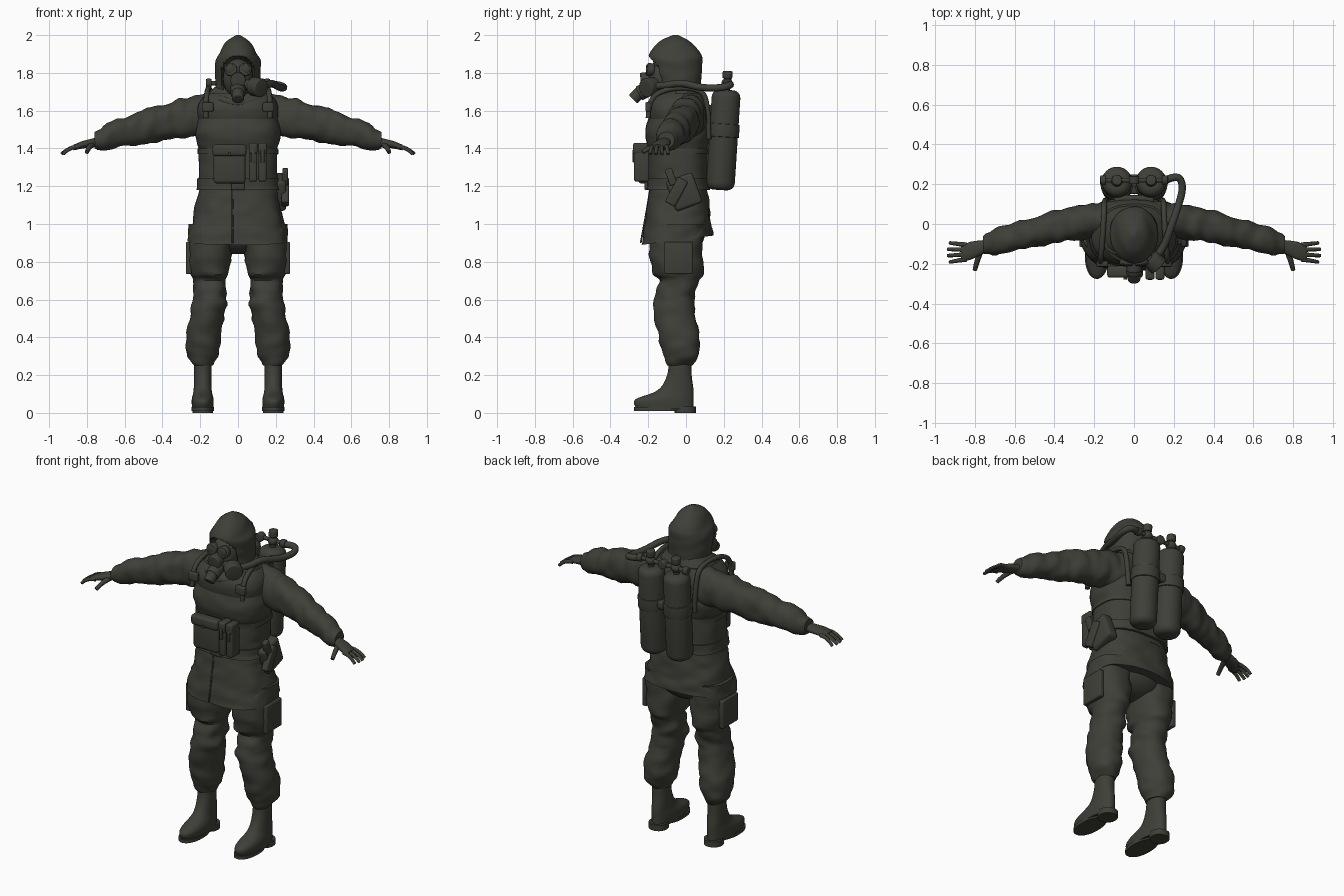
import bpy, bmesh, math
from mathutils import Vector, noise

default_cube = bpy.data.objects.get("Cube")
if default_cube:
    bpy.data.objects.remove(default_cube, do_unlink=True)

olive = bpy.data.materials.new("dark_olive")
olive.use_nodes = True
olive.diffuse_color = (.05, .05, .04, 1)
olive.node_tree.nodes["Principled BSDF"].inputs["Base Color"].default_value = olive.diffuse_color


def finish(name, bm, mirror):
    bmesh.ops.recalc_face_normals(bm, faces=bm.faces)
    mesh = bpy.data.meshes.new(name)
    bm.to_mesh(mesh)
    bm.free()
    mesh.materials.append(olive)
    part = bpy.data.objects.new(name, mesh)
    bpy.context.collection.objects.link(part)
    bpy.ops.object.select_all(action="DESELECT")
    part.select_set(True)
    bpy.context.view_layer.objects.active = part
    bpy.ops.object.shade_smooth_by_angle(angle=math.radians(40))
    if mirror:
        part.modifiers.new("mirror", "MIRROR").use_mirror_merge = False


def smooth(points, steps=5):
    """Fill a smooth curve through a few section points."""
    dense = []
    for i in range(len(points) - 1):
        before, after = points[max(0, i - 1)], points[min(len(points) - 1, i + 2)]
        for s in range(steps):
            t = s / steps
            dense.append([b + t * ((c - a) + t * ((a + a - 5 * b + 4 * c - d)
                          + t * (3 * (b - c) + d - a))) / 2
                          for a, b, c, d in zip(before, points[i], points[i + 1], after)])
    return dense + [points[-1]]


def loft(name, rows, centre=lambda t: 0, along_x=False, power=2.2, wrinkle=0, shape=None, mirror=False):
    """Skin sections given as (distance, half width, low, high)."""
    bm = bmesh.new()
    rings = []
    sides = 48
    for t, half, low, high in rows:
        ring = []
        for k in range(sides):
            angle = math.tau * k / sides
            u, v = [math.copysign(abs(c) ** (2 / power), c) for c in (math.cos(angle), math.sin(angle))]
            across = centre(t) + half * u
            up = (low + high) / 2 + (high - low) / 2 * v
            fold = wrinkle * noise.noise(Vector((across, up, t * 2)) * 10)
            across, up = across + u * fold, up + v * fold
            p = Vector((t, across, up) if along_x else (across, up, t))
            if shape:
                shape(p)
            ring.append(bm.verts.new(p))
        rings.append(ring)
    for a, b in zip(rings, rings[1:]):
        for k in range(sides):
            bm.faces.new((a[k - 1], a[k], b[k], b[k - 1]))
    bm.faces.new(rings[0])
    bm.faces.new(rings[-1])
    finish(name, bm, mirror)


def cylinder(name, start, end, radius, mirror=False, bevel=.006):
    start, end = Vector(start), Vector(end)
    bm = bmesh.new()
    bmesh.ops.create_cone(bm, cap_ends=True, segments=32, radius1=radius, radius2=radius,
                          depth=(end - start).length)
    rims = [e for e in bm.edges if len({v.co.z > 0 for v in e.verts}) == 1]
    bmesh.ops.bevel(bm, geom=rims, offset=bevel, segments=4, affect="EDGES", profile=.5)
    turn = (end - start).to_track_quat("Z", "Y")
    for v in bm.verts:
        v.co = turn @ v.co + (start + end) / 2
    finish(name, bm, mirror)


def box(name, centre, size, tilt=0, mirror=False):
    bm = bmesh.new()
    bmesh.ops.create_cube(bm, size=1)
    bmesh.ops.scale(bm, vec=size, verts=bm.verts)
    bmesh.ops.bevel(bm, geom=list(bm.edges), offset=min(size) / 4, segments=3, affect="EDGES", profile=.5)
    turn = Vector((0, math.sin(tilt), math.cos(tilt))).to_track_quat("Z", "Y") if tilt else None
    for v in bm.verts:
        if turn:
            x, y, z = v.co
            v.co = (x, y * math.cos(tilt) + z * math.sin(tilt), z * math.cos(tilt) - y * math.sin(tilt))
        v.co += Vector(centre)
    finish(name, bm, mirror)


def ellipsoid(name, centre, radii, mirror=False):
    bm = bmesh.new()
    bmesh.ops.create_uvsphere(bm, u_segments=24, v_segments=16, radius=1)
    bmesh.ops.scale(bm, vec=radii, verts=bm.verts)
    bmesh.ops.translate(bm, vec=centre, verts=bm.verts)
    finish(name, bm, mirror)


def tube(name, points, radius, tip=1, side=1):
    curve = bpy.data.curves.new(name, "CURVE")
    curve.dimensions = "3D"
    curve.bevel_depth, curve.bevel_resolution, curve.use_fill_caps = radius, 3, True
    path = curve.splines.new("NURBS")
    path.points.add(len(points) - 1)
    for i, (x, y, z) in enumerate(points):
        path.points[i].co = (x * side, y, z, 1)
        path.points[i].radius = 1 + (tip - 1) * i / (len(points) - 1)
    path.use_endpoint_u, path.order_u, path.resolution_u = True, 3, 6
    curve.materials.append(olive)
    bpy.context.collection.objects.link(bpy.data.objects.new(name, curve))


# Jacket, vest and belt are bands around one body outline
def hem(p):
    p.z += .13 * p.y * max(0, min(1, (1.17 - p.z) * 5))


def band(name, low, high, grow=0, bulge=0, wrinkle=.004):
    rows = []
    for i in range(17):
        s = i / 16
        z = low + (high - low) * s
        flare, shoulder = max(0, (1.2 - z) / .3), max(0, (z - 1.6) / .15) ** 2
        out = grow + bulge * math.sin(math.pi * s)
        rows.append((z, .2 + .07 * flare - .11 * shoulder + out,
                     -.19 - .05 * flare + .1 * shoulder - out,
                     .11 + .03 * flare - .05 * shoulder + out))
    loft(name, rows, power=2.6, wrinkle=wrinkle, shape=hem)


band("jacket_skirt", .92, 1.2, wrinkle=.012)
band("jacket_torso", 1.15, 1.75)
band("vest_waist", 1.2, 1.41, .008)
band("vest_chest", 1.4, 1.56, .008, .018)
band("vest_yoke", 1.55, 1.69, .008, .008)
band("belt", 1.18, 1.24, .016)
band("waist_strap", 1.37, 1.4, .014)
box("belt_buckle", (0, -.21, 1.21), (.07, .02, .06))
box("strap_adjuster", (.16, -.2, 1.62), (.06, .03, .05), mirror=True)
tube("skirt_placket", [(-.03, -.24, .9), (-.03, -.22, 1), (-.03, -.19, 1.18)], .005)

# Trousers and boots
def leg_centre(z):
    return .15 + .035 * max(0, min(1, (.58 - z) * 6))


def boot_centre(z):
    return .187


loft("trouser_leg", smooth([
    (.25, .05, -.1, .03), (.3, .08, -.12, .06), (.4, .09, -.14, .07), (.55, .09, -.17, .04),
    (.63, .09, -.16, .05), (.7, .085, -.14, .07), (.75, .105, -.18, .09), (.9, .12, -.19, .09),
    (1, .11, -.16, .1)]), leg_centre, wrinkle=.016, mirror=True)
ellipsoid("trouser_seat", (0, -.03, .95), (.2, .13, .11))
box("thigh_pocket", (.26, -.04, .82), (.03, .15, .17), mirror=True)
loft("boot", smooth([(.02, .056, -.26, .04), (.07, .058, -.27, .04), (.12, .048, -.15, .04),
                     (.2, .046, -.1, .03), (.3, .046, -.09, .03)]), boot_centre, mirror=True)
loft("boot_sole", [(z, .06, -.275, -.04) for z in (.01, .03)], boot_centre, mirror=True)
loft("boot_heel", [(z, .054, -.06, .052) for z in (0, .035)], boot_centre, mirror=True)

# Front pouches
box("map_pouch", (-.045, -.22, 1.31), (.17, .07, .19))
box("map_pouch_flap", (-.045, -.24, 1.39), (.18, .06, .06))
cylinder("map_pouch_button", (-.045, -.25, 1.37), (-.045, -.28, 1.37), .009, bevel=.002)
for name, x in (("inner", .08), ("outer", .13)):
    box(name + "_ammo_pouch", (x, -.235, 1.31), (.042, .08, .17))
    box(name + "_ammo_flap", (x, -.24, 1.4), (.046, .08, .06))
    box(name + "_ammo_tab", (x, -.275, 1.36), (.02, .014, .07))

# Holster and bag on the left hip
box("hip_bag", (.22, -.01, 1.17), (.07, .15, .17), -.35)
box("holster", (.25, -.05, 1.17), (.04, .06, .15), .5)
box("pistol_grip", (.25, -.08, 1.25), (.03, .04, .09), -.35)


# Sleeves bend forward and down, with gathered cuffs
def reach(x):
    return ((x - .1) / .66) ** 1.5


def sleeve_centre(x):
    return .025 - .135 * reach(x)


def sleeve_row(x):
    bend = reach(x)
    cuff = 1 - .35 * bend ** 20 + .07 * bend ** 4 * math.sin(110 * x)
    middle, tall = 1.58 - .14 * bend, (.115 - .055 * bend) * cuff
    return x, (.09 - .03 * bend) * cuff, middle - tall, middle + tall


loft("sleeve", [sleeve_row(.1 + .66 * i / 40) for i in range(41)], sleeve_centre,
     along_x=True, wrinkle=.014, mirror=True)

# Hands
loft("palm", smooth([(.74, .03, 1.41, 1.46), (.82, .045, 1.4, 1.44), (.87, .036, 1.39, 1.42)]),
     lambda x: -.11 - .3 * (x - .74), along_x=True, mirror=True)
for side, sign in (("left", 1), ("right", -1)):
    for i, finger in enumerate(("little", "ring", "middle", "index")):
        root, tip = -.105 - .024 * i, -.095 - .032 * i
        tube(f"{side}_{finger}_finger", [(.84, root, 1.41), (.89, (root + tip) / 2, 1.41),
             (.94 - .01 * abs(i - 1.5), tip, 1.37)], .0125, .7, sign)
    tube(side + "_thumb", [(.77, -.13, 1.42), (.79, -.19, 1.41), (.8, -.23, 1.38)], .016, .7, sign)
    tube(side + "_shoulder_strap", [(.17, -.2, 1.56), (.17, -.2, 1.66), (.16, -.1, 1.72),
         (.15, .06, 1.72), (.15, .12, 1.66), (.14, .12, 1.45)], .014, side=sign)


# Hood with a recessed face opening
def face_opening(p):
    inside = 1 - (p.x / .088) ** 2 - ((p.z - 1.775) / .115) ** 2
    if p.y < 0 < inside:
        p.y += .06 * min(1, 5 * inside)


loft("hood", smooth([(1.64, .145, -.15, .085), (1.72, .12, -.15, .08), (1.85, .12, -.19, .086),
                     (1.9, .1, -.195, .08), (1.96, .065, -.15, .03), (2, .012, -.07, -.04)], 10),
     wrinkle=.005, shape=face_opening)
tube("collar", [(-.15, -.05, 1.68), (-.13, -.15, 1.67), (0, -.19, 1.63),
                (.13, -.15, 1.67), (.15, -.05, 1.68)], .022)

# Breathing mask
ellipsoid("mask_face", (0, -.12, 1.77), (.08, .085, .105))
cylinder("eyepiece_frame", (.036, -.17, 1.815), (.04, -.207, 1.82), .034, True)
ellipsoid("eyepiece_lens", (.04, -.205, 1.82), (.025, .008, .025), True)
cylinder("mask_snout", (0, -.16, 1.77), (0, -.24, 1.76), .04)
cylinder("mask_chin", (0, -.17, 1.73), (0, -.25, 1.69), .04)
cylinder("exhale_valve", (0, -.24, 1.7), (0, -.28, 1.66), .032)
cylinder("filter_neck", (.04, -.17, 1.74), (.09, -.19, 1.73), .028)
cylinder("filter_canister", (.08, -.17, 1.73), (.125, -.215, 1.72), .05)


# Twin air tanks, leaning back, with valves
def on_tank(z):
    return .086, .18 + .065 * (z - 1.18), z


cylinder("air_tank", on_tank(1.18), on_tank(1.71), .076, True, .04)
cylinder("tank_strap", on_tank(1.46), on_tank(1.53), .082, True, .004)
cylinder("tank_valve", on_tank(1.7), on_tank(1.8), .018, True)
cylinder("valve_handle", on_tank(1.77), on_tank(1.81), .026, True)
ellipsoid("valve_body", on_tank(1.745), (.03, .03, .026), True)
cylinder("valve_manifold", (-.15, .22, 1.745), (.15, .22, 1.745), .012)
cylinder("valve_knob", (.14, .22, 1.745), (.17, .22, 1.745), .024, True)
cylinder("pressure_regulator", (0, .2, 1.745), (0, .24, 1.745), .026)
box("strap_clasp", (0, .2, 1.5), (.06, .1, .05))
box("tank_backplate", (0, .12, 1.45), (.2, .05, .36))

# Air hose over the left shoulder to the filter
tube("air_hose", [(.16, .22, 1.74), (.22, .25, 1.74), (.25, .19, 1.72), (.22, .08, 1.72),
                  (.18, -.03, 1.75), (.15, -.12, 1.73), (.1, -.18, 1.73)], .019)
